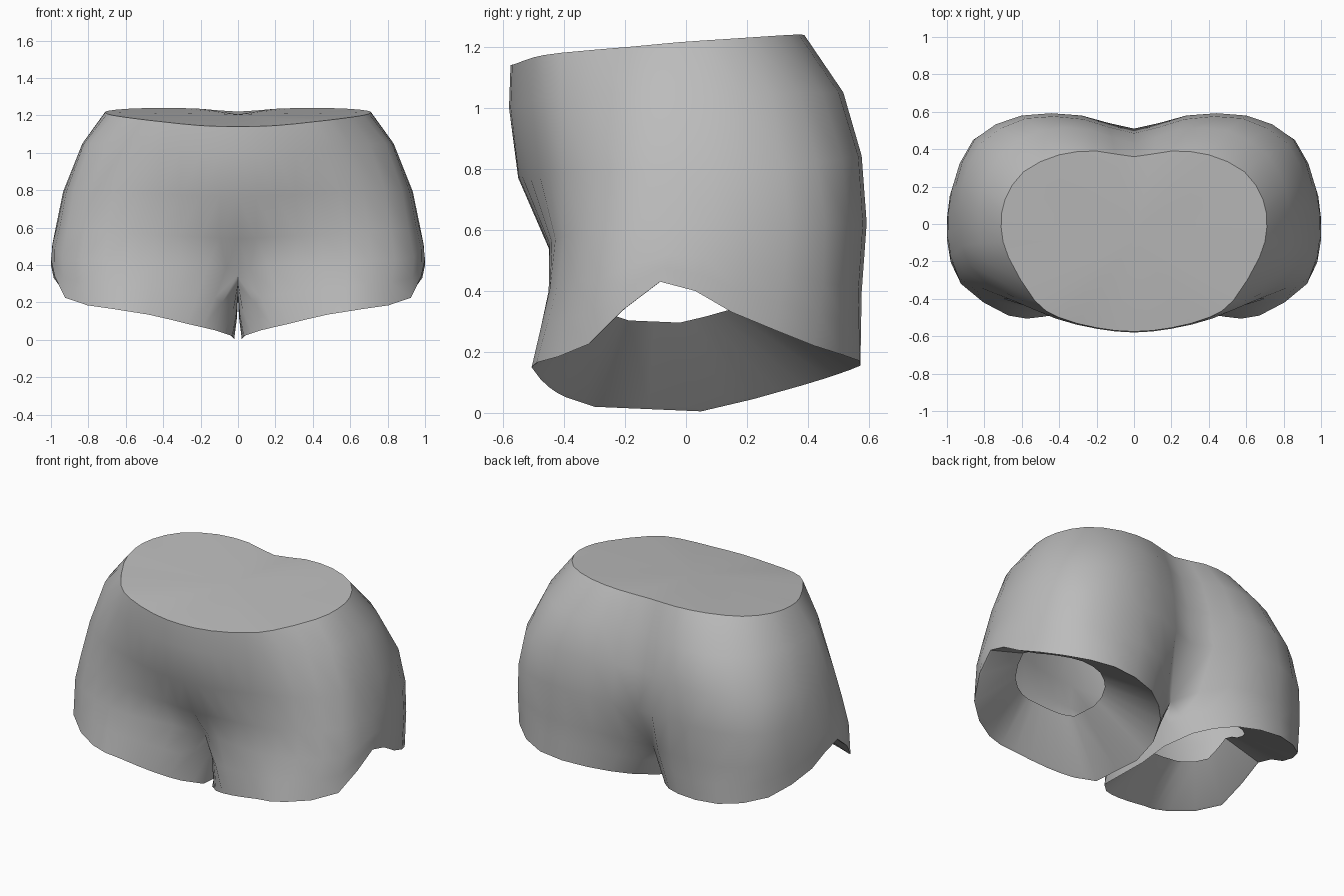
import bpy, bmesh
from mathutils import Vector

if "Cube" in bpy.data.objects:
    bpy.data.objects.remove(bpy.data.objects["Cube"])

grey = bpy.data.materials.new("plain grey")
grey.diffuse_color = (0.5, 0.5, 0.5, 1)
grey.use_nodes = True
grey.node_tree.nodes["Principled BSDF"].inputs["Base Color"].default_value = grey.diffuse_color

# Half rings, running from front centre round the side to back centre
waist = [(0, -.575, 1.14), (.2, -.555, 1.145), (.4, -.5, 1.165), (.53, -.41, 1.18),
         (.67, -.18, 1.2), (.71, -.02, 1.215), (.69, .13, 1.225), (.59, .28, 1.235),
         (.4, .37, 1.24), (.2, .39, 1.235), (0, .36, 1.22)]
belly = [(0, -.58, 1.0), (.2, -.56, 1.0), (.42, -.505, 1.02), (.6, -.41, 1.04),
         (.79, -.2, 1.05), (.83, -.01, 1.05), (.815, .18, 1.05), (.71, .37, 1.05),
         (.5, .5, 1.05), (.24, .505, 1.05), (0, .43, 1.04)]
hip = [(0, -.55, .77), (.2, -.535, .77), (.42, -.48, .78), (.67, -.4, .79),
       (.88, -.22, .79), (.93, -.01, .79), (.92, .2, .8), (.82, .43, .82),
       (.58, .565, .84), (.27, .56, .84), (0, .485, .82)]
seat = [(0, -.45, .54), (.2, -.45, .55), (.45, -.44, .56), (.7, -.4, .58),
        (.91, -.26, .6), (.965, -.03, .62), (.955, .2, .62), (.85, .455, .62),
        (.6, .58, .62), (.28, .58, .62), (0, .51, .58)]
# Full leg rings: the same columns, then three inner thigh points back to front
crotch = [(0, -.33, .35), (.16, -.42, .4), (.45, -.45, .4), (.71, -.42, .42),
          (.94, -.28, .44), (.99, -.05, .52), (.975, .18, .48), (.86, .45, .43),
          (.6, .565, .4), (.27, .545, .38), (0, .33, .28),
          (0, .17, .24), (0, .02, .22), (0, -.15, .25)]
hem = [(.12, -.39, .05), (.27, -.45, .085), (.48, -.495, .135), (.67, -.49, .165),
       (.925, -.32, .225), (1.0, -.085, .43), (.985, .15, .33), (.87, .42, .22),
       (.62, .57, .17), (.32, .535, .14), (.12, .38, .09),
       (.04, .22, .045), (.02, .05, .005), (.03, -.3, .02)]


def refine(ring):
    """Double the columns with a smooth curve round the outside."""
    pts = [Vector(p) for p in ring]
    outer, inner = pts[:11], pts[10:] + pts[:1]
    flip = Vector((-1, 1, 1))
    if len(ring) > 11:
        ends = [pts[-1]], [pts[11]]
    else:
        ends = [pts[1] * flip], [pts[9] * flip]
    e = ends[0] + outer + ends[1]
    out = []
    for i in range(1, 11):
        mid = (9 * (e[i] + e[i + 1]) - e[i - 1] - e[i + 2]) / 16
        mid.x = min(mid.x, 1.0)
        out += [e[i], mid]
    out.append(outer[-1])
    if len(ring) > 11:
        for a, b in zip(inner, inner[1:]):
            out += [(a + b) / 2, b]
        out.pop()
    return out


waist, belly, hip, seat, crotch, hem = map(refine, (waist, belly, hip, seat, crotch, hem))
OUT = len(waist)
thigh = [a.lerp(b, .5) for a, b in zip(crotch, hem)]
for i, p in enumerate(thigh):
    if i >= OUT:
        p.x *= .6
thigh[0].x = .085

# Turned-in hem and the tapering sleeve inside each leg
mid = Vector((.51, .03, .17))
lip = [mid + (p - mid) * .975 + Vector((0, 0, .008)) for p in hem]
sleeve = [Vector((.52, -.03, .375)) + (p - mid) * .48 for p in hem]

bm = bmesh.new()


def add(ring):
    return [bm.verts.new(p) for p in ring]


def bridge(a, b, closed):
    n = len(a)
    for i in range(n if closed else n - 1):
        j = (i + 1) % n
        bm.faces.new((a[i], b[i], b[j], a[j]))


# Torso from the closed waist down to the crotch
torso = [add(r) for r in (waist, belly, hip, seat)]
legs = [add(r) for r in (crotch, thigh, hem, lip, sleeve)]
hub = bm.verts.new((0, -.08, 1.205))
for a, b in zip(torso[0], torso[0][1:]):
    bm.faces.new((hub, a, b))
for a, b in zip(torso, torso[1:]):
    bridge(a, b, False)
bridge(torso[-1], legs[0][:OUT], False)
for a, b in zip(legs, legs[1:]):
    bridge(a, b, True)

# Mirror the half and weld the centre seam
copy = bmesh.ops.duplicate(bm, geom=bm.verts[:] + bm.edges[:] + bm.faces[:])["geom"]
for g in copy:
    if isinstance(g, bmesh.types.BMVert):
        g.co.x *= -1
bmesh.ops.reverse_faces(bm, faces=[g for g in copy if isinstance(g, bmesh.types.BMFace)])
bmesh.ops.remove_doubles(bm, verts=bm.verts, dist=.0005)
bmesh.ops.recalc_face_normals(bm, faces=bm.faces)
# Make sure the waist cap faces up
bm.normal_update()
top = max(bm.faces, key=lambda f: abs(f.normal.z) + f.calc_center_median().z)
if top.normal.z < 0:
    bmesh.ops.reverse_faces(bm, faces=bm.faces)

mesh = bpy.data.meshes.new("shorts")
bm.to_mesh(mesh)
bm.free()
mesh.materials.append(grey)
shorts = bpy.data.objects.new("shorts", mesh)
bpy.context.collection.objects.link(shorts)
bpy.context.view_layer.objects.active = shorts
shorts.select_set(True)
bpy.ops.object.shade_smooth_by_angle(angle=.8)
